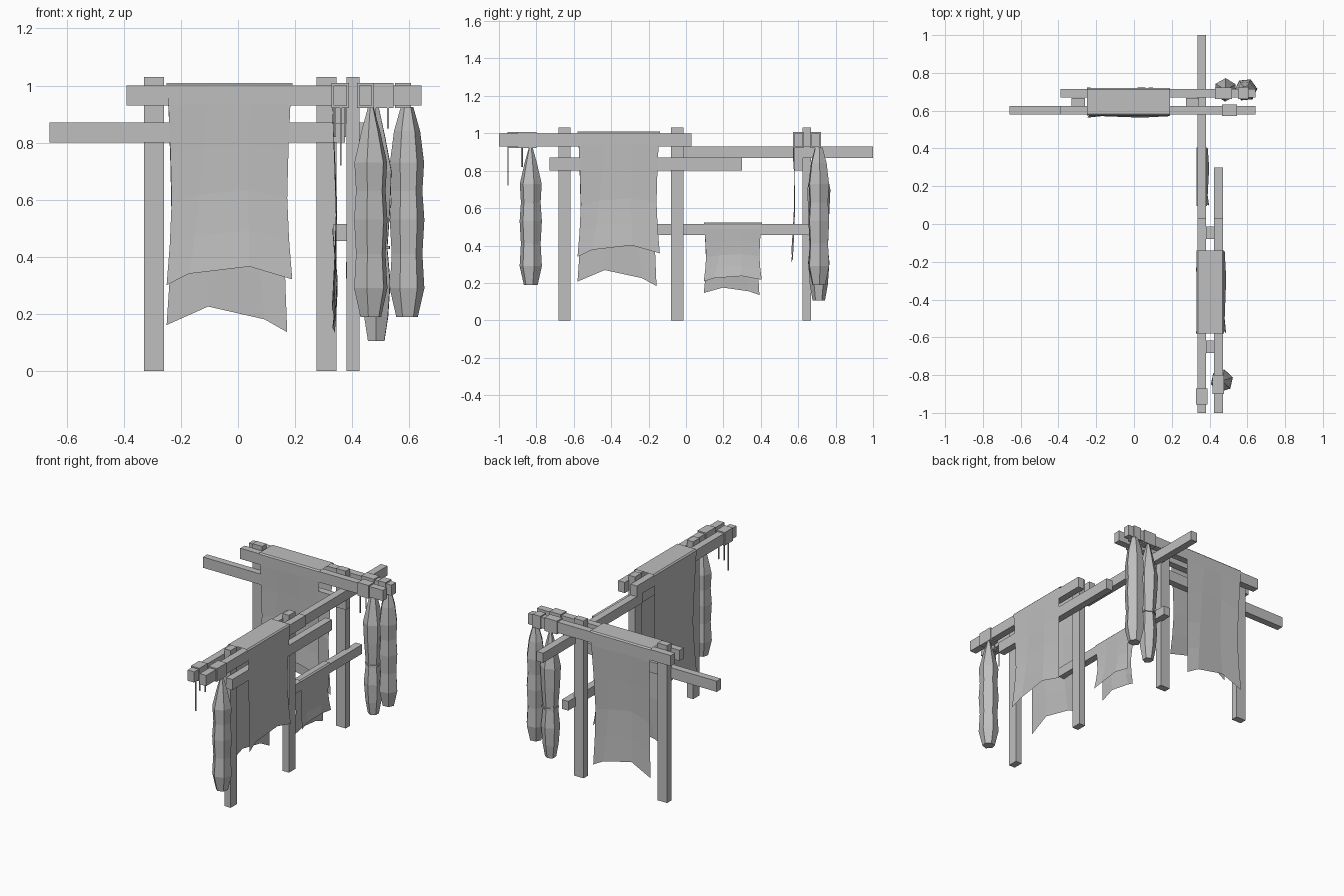
import bpy, bmesh, math
from mathutils import Matrix, Vector

if "Cube" in bpy.data.objects:
    bpy.data.objects.remove(bpy.data.objects["Cube"])

mat = bpy.data.materials.new("weathered_grey")
mat.diffuse_color = (0.52, 0.52, 0.52, 1)
mat.use_nodes = True
mat.node_tree.nodes["Principled BSDF"].inputs["Base Color"].default_value = mat.diffuse_color


def finish(name, bm):
    bmesh.ops.recalc_face_normals(bm, faces=bm.faces)
    me = bpy.data.meshes.new(name)
    bm.to_mesh(me)
    bm.free()
    me.materials.append(mat)
    ob = bpy.data.objects.new(name, me)
    bpy.context.collection.objects.link(ob)
    return ob


def box(name, x, y, z):
    """Box from (min, max) pairs."""
    bm = bmesh.new()
    c = [(a + b) / 2 for a, b in (x, y, z)]
    s = [b - a for a, b in (x, y, z)]
    bmesh.ops.create_cube(bm, size=1, matrix=Matrix.Translation(c) @ Matrix.Diagonal((*s, 1)))
    return finish(name, bm)


def cloth(name, centre, angle, half_depth, width=0.44, length=1.0):
    """Sheet draped over a beam: short flap on local -y, long flap on +y."""
    top_u = (0, 0.33, 0.67, 1)
    flaps = {-1: ((0, 0.18, 0.66, 1), (0.70, 0.66, 0.635, 0.68)),
             1: ((0, 0.33, 0.78, 0.96), (0.84, 0.775, 0.82, 0.865))}
    # fraction down the flap, width factor, outward offset of short and long flap
    steps = ((0, 1.0, 0, 0), (0.1, 0.97, 0, 0), (0.33, 0.94, -0.004, -0.008),
             (0.58, 0.92, -0.006, -0.015), (0.8, 0.95, 0, -0.010), (1, 1.0, 0.008, -0.003))
    M = Matrix.Translation(centre) @ Matrix.Rotation(angle, 4, 'Z')
    bm = bmesh.new()
    rows = []
    for side in (-1, 1):
        us, drops = flaps[side]
        part = []
        for t, wf, *offs in steps:
            off = offs[side > 0]
            row = []
            for i in range(4):
                u = top_u[i] + (us[i] - top_u[i]) * t
                wave = 0.004 * t * (-1) ** i
                row.append(bm.verts.new(M @ Vector((
                    (u - 0.5) * width * wf,
                    side * (half_depth + off + wave),
                    -drops[i] * t * length))))
            part.append(row)
        # slightly raised rounded shoulder on the beam
        part.insert(0, [bm.verts.new(M @ Vector(((u - 0.5) * width, side * (half_depth - 0.008), 0.008)))
                        for u in top_u])
        rows = part[::-1] if side == -1 else rows + part
    for a, b in zip(rows, rows[1:]):
        for i in range(3):
            bm.faces.new((a[i], a[i + 1], b[i + 1], b[i]))
    return finish(name, bm)


def bundle(name, x, y, rings, sides=6, turn=0.0):
    """Hanging low-poly bundle from (z, radius) rings."""
    bm = bmesh.new()
    loops = []
    for z, r in rings:
        loops.append([bm.verts.new((x + r * math.cos(turn + k * math.tau / sides),
                                    y + r * math.sin(turn + k * math.tau / sides), z))
                      for k in range(sides)])
    for a, b in zip(loops, loops[1:]):
        for k in range(sides):
            j = (k + 1) % sides
            bm.faces.new((a[k], a[j], b[j], b[k]))
    bm.faces.new(loops[0])
    bm.faces.new(loops[-1])
    return finish(name, bm)


# posts
for i, y in enumerate((-0.65, -0.047)):
    box(f"side_post_{i}", (0.38, 0.425), (y - 0.033, y + 0.033), (0, 1.03))
for i, x in enumerate((-0.295, 0.31)):
    box(f"back_post_{i}", (x - 0.035, x + 0.035), (0.622, 0.667), (0, 1.03))

# paired top rails
TOP = (0.93, 1.0)
for i, x in enumerate((0.335, 0.423)):
    box(f"side_top_rail_{i}", (x, x + 0.047), (-1, 0.03), TOP)
for i, y in enumerate((0.58, 0.67)):
    box(f"back_top_rail_{i}", (-0.39, 0.643), (y, y + 0.045), TOP)

# lower rails
box("side_lower_rail", (0.423, 0.47), (-0.73, 0.30), (0.80, 0.87))
box("back_lower_rail", (-0.66, 0.375), (0.58, 0.625), (0.80, 0.87))
box("linking_rail", (0.335, 0.382), (-0.03, 1.0), (0.867, 0.93))
box("low_linking_rail", (0.335, 0.382), (-0.26, 0.74), (0.455, 0.515))

# draped sheets
cloth("back_sheet", (-0.03, 0.648, 1.001), 0, 0.073)
cloth("side_sheet", (0.403, -0.36, 1.001), math.pi / 2, 0.073, length=0.945)
cloth("small_sheet", (0.359, 0.25, 0.516), math.pi / 2, 0.027, width=0.31, length=0.44)

# straps wrapped round the rails
WRAP = (0.922, 1.008)
box("side_strap_inner", (0.328, 0.389), (-0.955, -0.87), WRAP)
box("side_strap_outer", (0.416, 0.477), (-0.90, -0.80), WRAP)
box("back_strap_front", (0.465, 0.545), (0.573, 0.632), WRAP)
box("back_strap_rear_0", (0.43, 0.52), (0.663, 0.722), WRAP)
box("back_strap_rear_1", (0.55, 0.605), (0.663, 0.722), WRAP)

# loose cord ends
for i, (x, y, z) in enumerate(((0.36, -0.952, 0.72), (0.34, -0.88, 0.82), (0.375, -0.875, 0.82),
                               (0.48, 0.578, 0.81), (0.525, 0.575, 0.85))):
    box(f"cord_{i}", (x - 0.003, x + 0.003), (y - 0.003, y + 0.003), (z, 0.93))

# hanging bundles
plain = ((0.925, 0.010), (0.84, 0.034), (0.73, 0.060), (0.63, 0.054), (0.53, 0.061),
         (0.41, 0.054), (0.29, 0.061), (0.19, 0.038))
bundle("side_bundle", 0.465, -0.83, plain, turn=0.3)
bundle("back_bundle_outer", 0.592, 0.71, [(z, r + (0.012 if z > 0.8 else 0)) for z, r in plain], turn=0.1)
tied = ((0.925, 0.010), (0.82, 0.036), (0.70, 0.062), (0.57, 0.056), (0.445, 0.046),
        (0.42, 0.046), (0.31, 0.057), (0.19, 0.048), (0.105, 0.033))
bundle("back_bundle_tied", 0.484, 0.71, tied, turn=0.5)
bundle("bundle_tie", 0.486, 0.71, ((0.438, 0.052), (0.427, 0.052)), turn=0.5)
